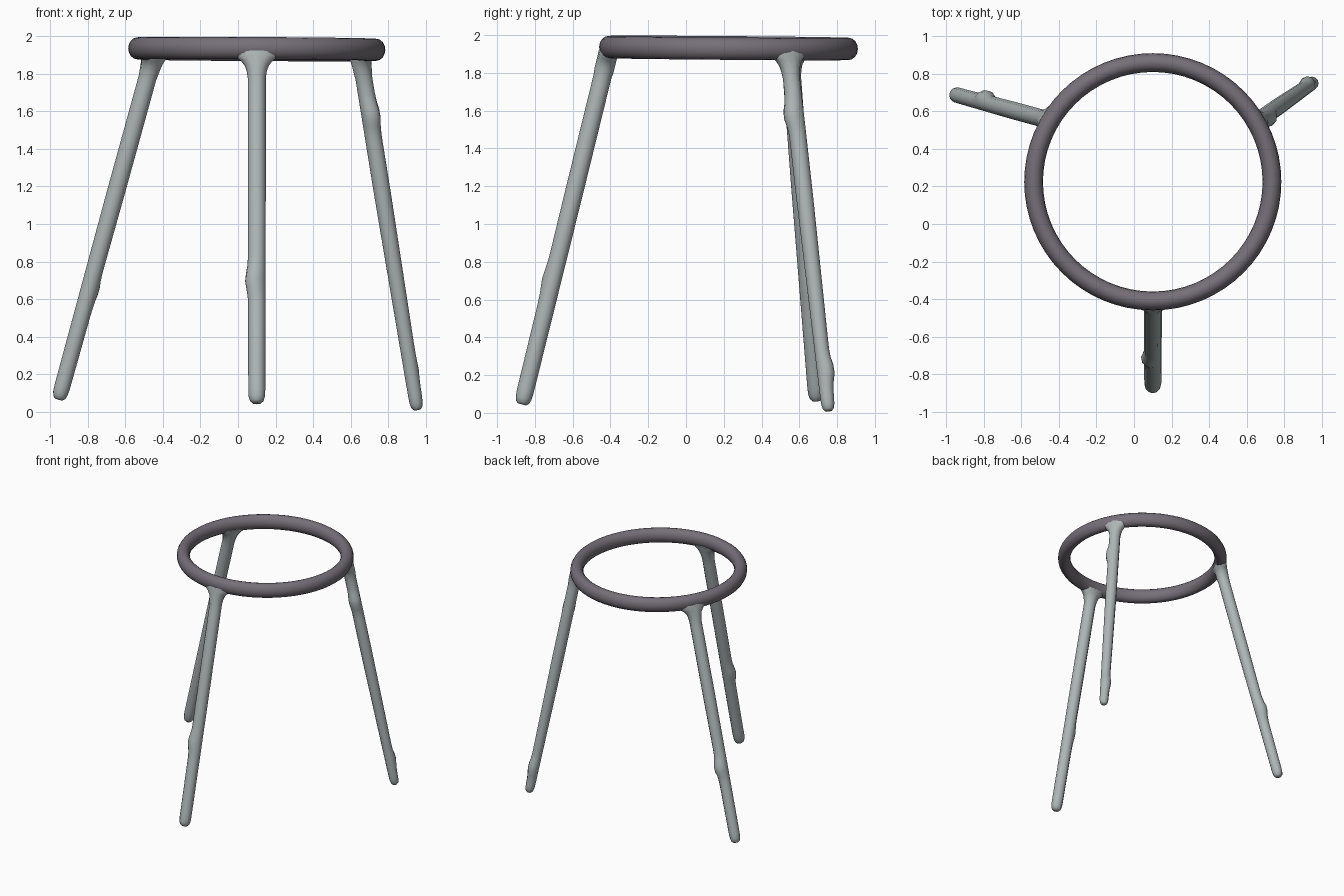
import bpy, bmesh, math
from mathutils import Vector

if "Cube" in bpy.data.objects:
    bpy.data.objects.remove(bpy.data.objects["Cube"])

def material(name, colour):
    m = bpy.data.materials.new(name)
    m.diffuse_color = (*colour, 1)
    m.use_nodes = True
    m.node_tree.nodes["Principled BSDF"].inputs["Base Color"].default_value = m.diffuse_color
    return m

leg_mat = material("pale_grey", (0.43, 0.47, 0.47))
ring_mat = material("dull_purple_grey", (0.18, 0.16, 0.19))

RC = Vector((0.10, 0.225, 1.932))   # ring centre
RING_R = 0.635
SIDES = 12

# Round ring at the top, very slightly tilted
bpy.ops.mesh.primitive_torus_add(location=RC, rotation=(-0.008, 0.006, 0),
                                 major_radius=RING_R, minor_radius=0.05,
                                 major_segments=64, minor_segments=16)
ring = bpy.context.object
ring.name = "top_ring"
ring.scale.z = 1.18
ring.data.materials.append(ring_mat)
bpy.ops.object.shade_smooth_by_angle(angle=math.radians(60))


def make_leg(name, foot, angle, r_foot, r_top, knots):
    """Tapered leg with rounded foot, flared joint and knots (z, side angle, height)."""
    a = math.radians(angle)
    foot = Vector(foot)
    top = RC + Vector((math.cos(a), math.sin(a), 0)) * (RING_R - 0.005)
    tang = Vector((-math.sin(a), math.cos(a), 0))
    axis = (top - foot).normalized()
    length = (top - foot).length
    tang = (tang - axis * tang.dot(axis)).normalized()
    out = tang.cross(axis)

    # Distances along the leg with the profile scale: foot, shaft, joint
    stations = [(0, 0.5), (0.012, 0.8), (0.035, 0.95)]
    shaft_end = length - 0.16
    stations += [(0.07 + (shaft_end - 0.07) * i / 40, 1) for i in range(41)]
    stations += [(length - 0.12, 1.12), (length - 0.09, 1.35),
                 (length - 0.065, 1.75), (length - 0.045, 2.3), (length - 0.02, 2.5)]

    bm = bmesh.new()
    rows = []
    for s, k in stations:
        centre = foot + axis * s
        r = r_foot + (r_top - r_foot) * min(1, s / (0.6 * length))
        row = []
        for j in range(SIDES):
            th = 2 * math.pi * j / SIDES
            bulge = 0
            for z, side, h in knots:
                dz = (centre.z - z) / 0.06
                turn = math.cos(th - math.radians(side))
                bulge += h * math.exp(-dz * dz) * max(0, turn)
            wide = r * k + bulge
            deep = r * min(k, 1.08) + bulge
            row.append(bm.verts.new(centre + tang * wide * math.cos(th)
                                    + out * deep * math.sin(th)))
        rows.append(row)
    for lo, hi in zip(rows, rows[1:]):
        for j in range(SIDES):
            n = (j + 1) % SIDES
            bm.faces.new((lo[j], lo[n], hi[n], hi[j]))
    bm.faces.new(rows[0])
    bm.faces.new(rows[-1])
    bmesh.ops.recalc_face_normals(bm, faces=bm.faces)
    mesh = bpy.data.meshes.new(name)
    bm.to_mesh(mesh)
    bm.free()
    mesh.materials.append(leg_mat)
    ob = bpy.data.objects.new(name, mesh)
    bpy.context.collection.objects.link(ob)
    bpy.ops.object.select_all(action='DESELECT')
    ob.select_set(True)
    bpy.context.view_layer.objects.active = ob
    bpy.ops.object.shade_smooth_by_angle(angle=math.radians(60))


# Three splayed legs
make_leg("front_leg", (0.10, -0.868, 0.045), 270, 0.045, 0.048, [(0.70, 150, 0.018)])
make_leg("left_leg", (-0.955, 0.69, 0.065), 149, 0.042, 0.048, [(0.65, 165, 0.025)])
make_leg("right_leg", (0.955, 0.755, 0.01), 30, 0.036, 0.045,
         [(1.58, 180, 0.022), (0.22, 40, 0.018)])
